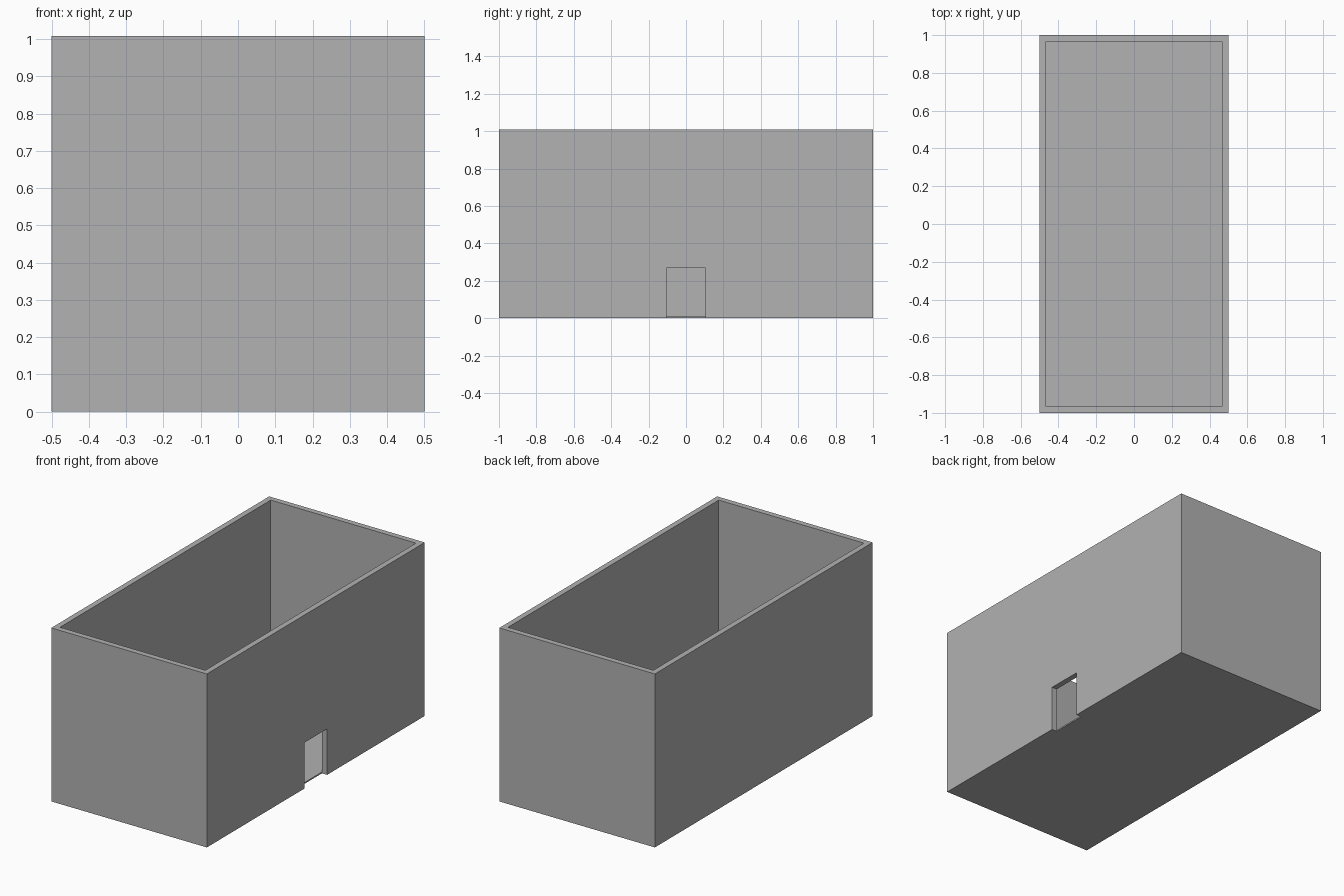
import bpy
import bmesh

if "Cube" in bpy.data.objects:
    bpy.data.objects.remove(bpy.data.objects["Cube"])

WIDTH, LENGTH, HEIGHT = 1.0, 2.0, 1.008
WALL, FLOOR = 0.033, 0.008
DOOR_HALF, DOOR_TOP = 0.104, 0.267

grey = bpy.data.materials.new("plain grey")
grey.diffuse_color = (0.445, 0.445, 0.445, 1)
grey.use_nodes = True
grey.node_tree.nodes["Principled BSDF"].inputs["Base Color"].default_value = grey.diffuse_color


def box(name, low, high):
    """Axis-aligned box between two opposite corners."""
    bm = bmesh.new()
    bmesh.ops.create_cube(bm, size=1)
    for v in bm.verts:
        v.co = [high[i] if v.co[i] > 0 else low[i] for i in range(3)]
    mesh = bpy.data.meshes.new(name)
    bm.to_mesh(mesh)
    bm.free()
    mesh.materials.append(grey)
    obj = bpy.data.objects.new(name, mesh)
    bpy.context.collection.objects.link(obj)
    return obj


def cut(target, cutter):
    """Subtract a hidden cutter from the target."""
    mod = target.modifiers.new(cutter.name, 'BOOLEAN')
    mod.operation = 'DIFFERENCE'
    mod.solver = 'EXACT'
    mod.object = cutter
    cutter.hide_render = True
    cutter.display_type = 'WIRE'


x, y = WIDTH / 2, LENGTH / 2

# Open-topped shell: four walls on a thin floor
shell = box("walls_and_floor", (-x, -y, 0), (x, y, HEIGHT))
cut(shell, box("room_cutter", (-x + WALL, -y + WALL, FLOOR),
               (x - WALL, y - WALL, HEIGHT + 0.1)))

# Doorway through the right wall, down through its base
cut(shell, box("doorway_cutter", (x - WALL, -DOOR_HALF, -0.1),
               (x + 0.1, DOOR_HALF, DOOR_TOP)))
